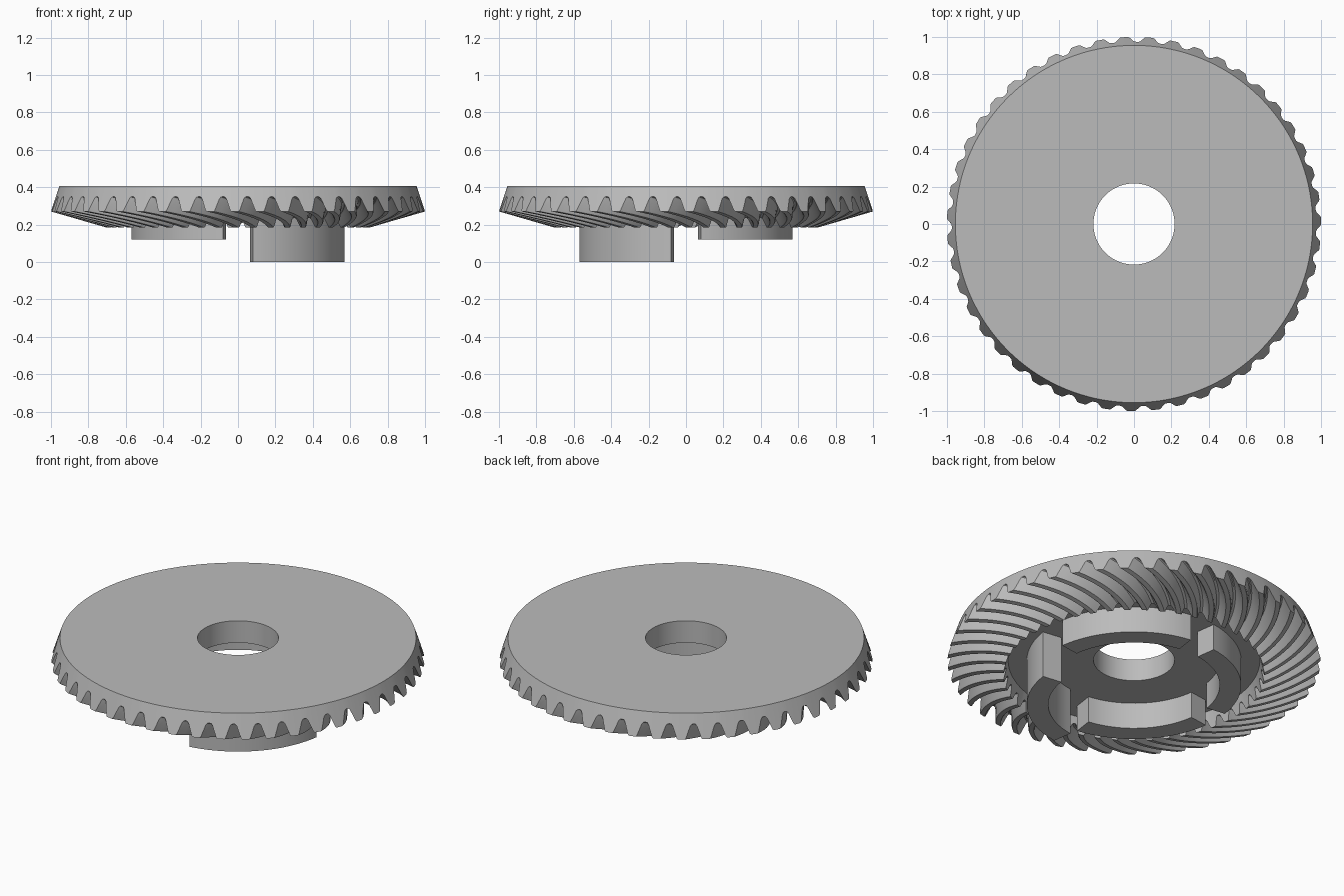
import bpy, bmesh, math

cube = bpy.data.objects.get("Cube")
if cube:
    bpy.data.objects.remove(cube, do_unlink=True)

steel = bpy.data.materials.new("grey_steel")
steel.use_nodes = True
colour = (0.5, 0.5, 0.5, 1)
steel.diffuse_color = colour
steel.node_tree.nodes["Principled BSDF"].inputs["Base Color"].default_value = colour


def finish(name, bm):
    """Turn a bmesh into a named, edge-aware smooth object."""
    bmesh.ops.recalc_face_normals(bm, faces=bm.faces)
    mesh = bpy.data.meshes.new(name)
    bm.to_mesh(mesh)
    bm.free()
    mesh.materials.append(steel)
    obj = bpy.data.objects.new(name, mesh)
    bpy.context.collection.objects.link(obj)
    bpy.ops.object.select_all(action='DESELECT')
    obj.select_set(True)
    bpy.context.view_layer.objects.active = obj
    bpy.ops.object.shade_smooth_by_angle(angle=math.radians(30))
    return obj


def lerp(a, b, t):
    return a + (b - a) * t


# Ring gear: closed rings of points, bridged one to the next
TEETH = 47
PITCH = math.tau / TEETH
PHASE = math.radians(92.9)
TWIST = 0.27
HOLE, TOP, PLATE = 0.217, 0.405, 0.275
# One tooth: (fraction of pitch, depth from tip 0 to root 1)
TOOTH = [(-.19, .08), (-.14, 0), (.14, 0), (.19, .08), (.36, .85),
         (.42, .97), (.5, 1), (.58, .97), (.64, .85)]
# Tip and root lines, each as outer and inner (radius, height)
TIP = (1.0, 0.27), (0.70, 0.183)
ROOT = (0.974, 0.35), (0.685, 0.235)

bm = bmesh.new()


def ring(place, twist):
    verts = []
    for k in range(TEETH):
        for u, depth in TOOTH:
            r, z = place(depth)
            a = PHASE + (k + u) * PITCH + twist
            verts.append(bm.verts.new((r * math.cos(a), r * math.sin(a), z)))
    return verts


def tooth_ring(t):
    def place(depth):
        tip = [lerp(TIP[0][i], TIP[1][i], t) for i in (0, 1)]
        root = [lerp(ROOT[0][i], ROOT[1][i], t) for i in (0, 1)]
        return lerp(tip[0], root[0], depth), lerp(tip[1], root[1], depth)
    # Spiral is steeper at the outer end
    return ring(place, TWIST * (1.3 * t - 0.3 * t * t))


STEPS = 12
rings = [ring(lambda d: (HOLE, TOP), 0), ring(lambda d: (0.955, TOP), 0)]
rings += [tooth_ring(i / STEPS) for i in range(STEPS + 1)]
rings += [ring(lambda d: (0.675, PLATE), TWIST), ring(lambda d: (HOLE, PLATE), 0)]
for a, b in zip(rings, rings[1:] + rings[:1]):
    n = len(a)
    for i in range(n):
        j = (i + 1) % n
        bm.faces.new((a[i], a[j], b[j], b[i]))
finish("ring_gear", bm)


# Clutch dogs: four arc blocks under the plate, one of them longer
def dog(name, middle, bottom):
    bm = bmesh.new()
    half, steps = math.radians(37), 20
    sections = []
    for i in range(steps + 1):
        a = middle - half + 2 * half * i / steps
        corners = ((0.46, bottom), (0.575, bottom), (0.575, PLATE + 0.03), (0.46, PLATE + 0.03))
        sections.append([bm.verts.new((r * math.cos(a), r * math.sin(a), z)) for r, z in corners])
    for a, b in zip(sections, sections[1:]):
        for i in range(4):
            j = (i + 1) % 4
            bm.faces.new((a[i], a[j], b[j], b[i]))
    bm.faces.new(sections[0])
    bm.faces.new(sections[-1])
    finish(name, bm)


for i, name in enumerate(("back_left", "back_right", "front_right", "front_left")):
    dog("dog_" + name, math.radians(45 + 90 * i), 0 if name == "front_left" else 0.12)
